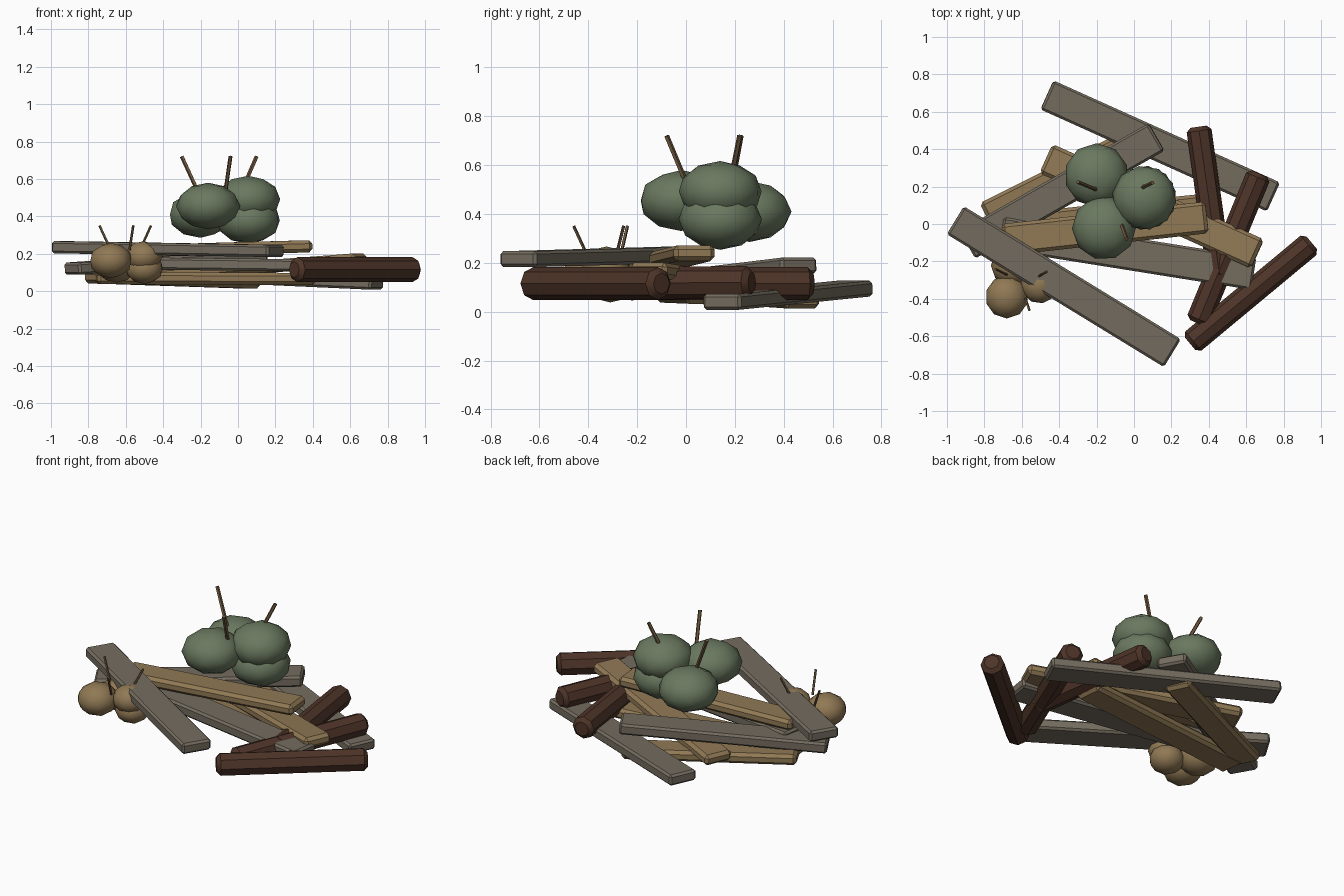
import bpy
import bmesh
import math
from mathutils import Vector, Matrix

cube = bpy.data.objects.get("Cube")
if cube:
    bpy.data.objects.remove(cube, do_unlink=True)


def material(name, rgb):
    m = bpy.data.materials.new(name)
    m.use_nodes = True
    m.diffuse_color = (*rgb, 1)
    m.node_tree.nodes["Principled BSDF"].inputs["Base Color"].default_value = (*rgb, 1)
    return m


GREY = material("weathered_grey_wood", (0.175, 0.15, 0.115))
TAN = material("tan_wood", (0.28, 0.19, 0.09))
BROWN = material("dark_bark", (0.075, 0.034, 0.021))
GREEN = material("green_fruit_skin", (0.145, 0.19, 0.115))
STEM = material("stem_brown", (0.16, 0.10, 0.05))


def finish(name, bm, mat, matrix, smooth=False):
    mesh = bpy.data.meshes.new(name)
    bm.to_mesh(mesh)
    bm.free()
    mesh.materials.append(mat)
    ob = bpy.data.objects.new(name, mesh)
    bpy.context.collection.objects.link(ob)
    ob.matrix_world = matrix
    if smooth:
        bpy.ops.object.select_all(action='DESELECT')
        ob.select_set(True)
        bpy.context.view_layer.objects.active = ob
        bpy.ops.object.shade_smooth_by_angle(angle=math.radians(35))
    return ob


def along(a, b):
    """Frame with local x running from a to b, local z kept upright."""
    a, b = Vector(a), Vector(b)
    x = (b - a).normalized()
    y = Vector((0, 0, 1)).cross(x).normalized()
    rot = Matrix((x, y, x.cross(y))).transposed().to_4x4()
    return Matrix.Translation((a + b) / 2) @ rot, (b - a).length


def board(name, mat, a, b, width=0.17, thick=0.065, bevel=0.012, roll=0):
    frame, length = along(a, b)
    bm = bmesh.new()
    bmesh.ops.create_cube(bm, size=1)
    bmesh.ops.scale(bm, vec=(length, width, thick), verts=bm.verts)
    bmesh.ops.bevel(bm, geom=bm.edges[:], offset=bevel, segments=1, affect='EDGES')
    finish(name, bm, mat, frame @ Matrix.Rotation(math.radians(roll), 4, 'X'))


def rod(name, mat, a, b, radius, sides, bevel=0):
    frame, length = along(a, b)
    bm = bmesh.new()
    bmesh.ops.create_cone(bm, cap_ends=True, segments=sides, radius1=radius,
                          radius2=radius, depth=length)
    if bevel:
        rim = [e for e in bm.edges if abs(e.verts[0].co.z - e.verts[1].co.z) < 1e-4]
        bmesh.ops.bevel(bm, geom=rim, offset=bevel, segments=1, affect='EDGES')
    finish(name, bm, mat, frame @ Matrix.Rotation(math.pi / 2, 4, 'Y'), True)


def fruit(name, mat, centre, radius, squash, turn):
    bm = bmesh.new()
    bmesh.ops.create_icosphere(bm, subdivisions=2, radius=radius)
    bmesh.ops.scale(bm, vec=(1, 1, squash), verts=bm.verts)
    finish(name, bm, mat, Matrix.Translation(centre) @ Matrix.Rotation(turn, 4, 'Z'), True)


# Grey boards
board("grey_board_front", GREY, (-0.955, 0.02, 0.235), (0.205, -0.69, 0.215), 0.175)
board("grey_board_back", GREY, (-0.465, 0.69, 0.095), (0.745, 0.145, 0.04))
board("grey_board_left", GREY, (-0.89, -0.11, 0.12), (0.12, 0.465, 0.19))
board("grey_board_middle", GREY, (-0.71, -0.05, 0.15), (0.64, -0.265, 0.135), 0.175)

# Tan boards
board("tan_board_top", TAN, (-0.70, -0.085, 0.21), (0.39, 0.035, 0.24), bevel=0.018)
board("tan_board_cross", TAN, (-0.47, 0.35, 0.085), (0.66, -0.16, 0.17), bevel=0.018)
board("tan_board_low", TAN, (-0.79, 0.04, 0.075), (0.09, 0.48, 0.045), 0.16, bevel=0.018)
board("tan_board_under", TAN, (-0.76, -0.04, 0.07), (0.41, 0.08, 0.065), bevel=0.018)

# Dark round logs
for name, a, b in (
    ("log_front", (0.30, -0.64, 0.115), (0.95, -0.10, 0.115)),
    ("log_middle", (0.34, -0.53, 0.115), (0.67, 0.27, 0.12)),
    ("log_back", (0.345, 0.52, 0.115), (0.46, -0.29, 0.115)),
):
    rod(name, BROWN, a, b, 0.067, 8, 0.022)

# Large green fruits
for i, c in enumerate(((-0.20, 0.26, 0.41), (0.055, 0.14, 0.492),
                       (-0.16, -0.02, 0.455), (0.055, 0.14, 0.378))):
    fruit(f"green_fruit_{i + 1}", GREEN, c, 0.172, 0.725, i * 0.8)

# Small tan fruits
for i, c in enumerate(((-0.68, -0.39, 0.163), (-0.505, -0.325, 0.185),
                       (-0.65, -0.22, 0.14), (-0.50, -0.31, 0.12))):
    fruit(f"tan_fruit_{i + 1}", TAN, c, 0.115 if i % 2 == 0 else 0.1, 0.82, i * 0.8)

# Thin stems
for i, (a, b) in enumerate((
    ((-0.19, 0.18, 0.48), (-0.30, 0.225, 0.72)),
    ((0.035, 0.19, 0.57), (0.10, 0.22, 0.72)),
    ((-0.075, 0.02, 0.48), (-0.04, -0.08, 0.72)),
)):
    rod(f"green_fruit_stem_{i + 1}", STEM, a, b, 0.011, 5)
for i, (a, b) in enumerate((
    ((-0.68, -0.27, 0.22), (-0.74, -0.24, 0.35)),
    ((-0.51, -0.28, 0.25), (-0.465, -0.255, 0.35)),
    ((-0.58, -0.40, 0.22), (-0.56, -0.46, 0.35)),
)):
    rod(f"tan_fruit_stem_{i + 1}", STEM, a, b, 0.007, 5)
